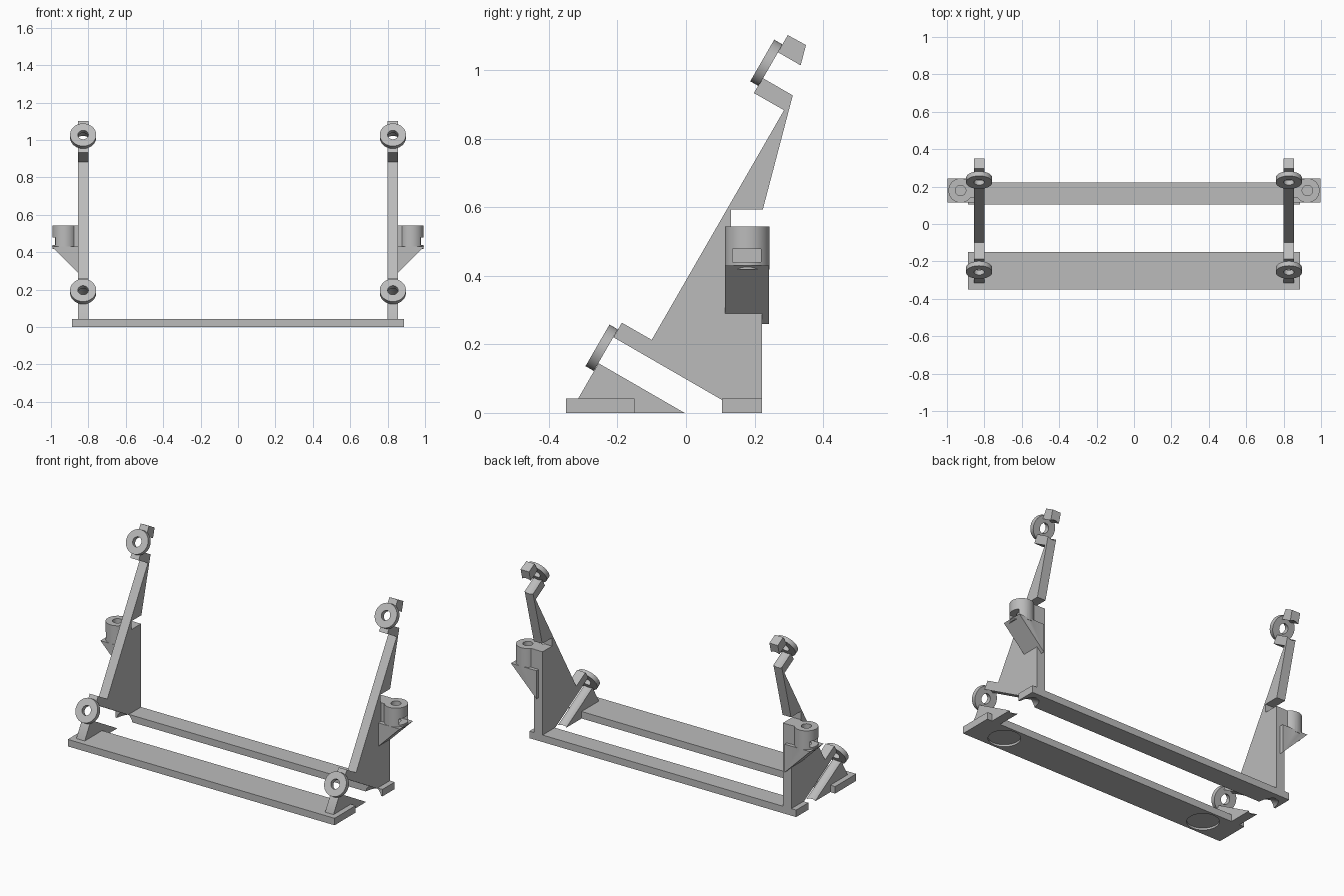
import bpy, bmesh, math
from mathutils import Vector, Matrix

cube = bpy.data.objects.get("Cube")
if cube:
    bpy.data.objects.remove(cube, do_unlink=True)

grey = bpy.data.materials.new("plain_grey")
grey.use_nodes = True
grey.diffuse_color = (0.5, 0.5, 0.5, 1)
grey.node_tree.nodes["Principled BSDF"].inputs["Base Color"].default_value = (0.5, 0.5, 0.5, 1)


def finish(name, bm):
    bmesh.ops.recalc_face_normals(bm, faces=bm.faces)
    mesh = bpy.data.meshes.new(name)
    bm.to_mesh(mesh)
    bm.free()
    mesh.materials.append(grey)
    obj = bpy.data.objects.new(name, mesh)
    bpy.context.collection.objects.link(obj)
    return obj


def prism(name, points, depth):
    """Extrude a flat outline along a vector."""
    bm = bmesh.new()
    face = bm.faces.new([bm.verts.new(p) for p in points])
    new = bmesh.ops.extrude_face_region(bm, geom=[face])["geom"]
    bmesh.ops.translate(bm, vec=depth, verts=[v for v in new if isinstance(v, bmesh.types.BMVert)])
    return finish(name, bm)


def box(name, x, y, z):
    corners = [(x[0], y[0], z[0]), (x[1], y[0], z[0]), (x[1], y[1], z[0]), (x[0], y[1], z[0])]
    return prism(name, corners, (0, 0, z[1] - z[0]))


def cylinder(name, start, end, radius):
    start, end = Vector(start), Vector(end)
    axis = end - start
    turn = axis.to_track_quat("Z", "Y").to_matrix().to_4x4()
    bm = bmesh.new()
    bmesh.ops.create_cone(bm, cap_ends=True, segments=48, radius1=radius, radius2=radius,
                          depth=axis.length, matrix=Matrix.Translation((start + end) / 2) @ turn)
    return finish(name, bm)


def combine(obj, others, operation="DIFFERENCE"):
    """Apply booleans, then drop the helper solids."""
    bpy.context.view_layer.objects.active = obj
    for other in others:
        mod = obj.modifiers.new("boolean", "BOOLEAN")
        mod.operation, mod.solver, mod.object = operation, "EXACT", other
        bpy.ops.object.modifier_apply(modifier=mod.name)
        bpy.data.objects.remove(other, do_unlink=True)


def smooth(obj):
    bpy.ops.object.select_all(action="DESELECT")
    obj.select_set(True)
    bpy.context.view_layer.objects.active = obj
    bpy.ops.object.shade_smooth_by_angle(angle=math.radians(30))


# Side outline in (y, z); the rod channels are cut out of it later
OUTLINE = [(-0.315, 0), (-0.315, 0.041), (-0.187, 0.263), (-0.10, 0.213), (0.286, 0.883),
           (0.198, 0.933), (0.297, 1.102), (0.35, 1.073), (0.224, 0.593),
           (0.131, 0.593), (0.131, 0.543), (0.221, 0.543), (0.221, 0)]
PLATE_X, HALF = 0.828, 0.028
AXIS = Vector((0, math.cos(math.radians(30)), -0.5))
RINGS = {"lower": (-0.246, 0.19), "upper": (0.2345, 1.021)}
BOSS_X, BOSS_Y = 0.927, 0.179

# Long bars
front_bar = box("front_bar", (-0.888, 0.888), (-0.35, -0.15), (0, 0.042))
back_bar = box("back_bar", (-0.888, 0.888), (0.105, 0.221), (0, 0.042))

for side, s in (("left", 1), ("right", -1)):
    px = s * PLATE_X

    def channel(level):
        centre = Vector((px, *RINGS[level]))
        return cylinder("channel_cutter", centre + AXIS * 0.008, centre + AXIS * 0.7, 0.052)

    # Upright plate with both rod channels
    plate = prism(side + "_side_plate", [(px - HALF, y, z) for y, z in OUTLINE], (2 * HALF, 0, 0))
    combine(plate, [channel("lower"), channel("upper")])
    smooth(plate)
    combine(back_bar, [channel("lower")])

    # Tilted rings
    for level, yz in RINGS.items():
        centre = Vector((px, *yz))
        ring = cylinder(f"{side}_{level}_ring", centre - AXIS * 0.014, centre + AXIS * 0.014, 0.07)
        combine(ring, [cylinder("hole", centre - AXIS * 0.1, centre + AXIS * 0.1, 0.028)])
        smooth(ring)

    # Round recess under the front bar
    combine(front_bar, [cylinder("recess", (s * 0.687, -0.25, -0.05), (s * 0.687, -0.25, 0.012), 0.087)])

    # Screw boss with neck, gusset, bore and nut slot
    bx = s * BOSS_X
    boss = cylinder(side + "_screw_boss", (bx, BOSS_Y, 0.418), (bx, BOSS_Y, 0.543), 0.065)
    neck = box("neck", (s * 0.83, bx), (0.138, 0.22), (0.40, 0.543))
    gusset = prism("gusset", [(s * 0.826, 0.114, 0.26), (s * 0.996, 0.114, 0.43),
                              (s * 0.826, 0.114, 0.43)], (0, 0.128, 0))
    combine(boss, [neck, gusset], "UNION")
    combine(boss, [cylinder("bore", (bx, BOSS_Y, 0.435), (bx, BOSS_Y, 0.6), 0.028),
                   box("slot", (s * 0.885, s * 1.1), (0.136, 0.219), (0.44, 0.478))])
    smooth(boss)

smooth(front_bar)
smooth(back_bar)
